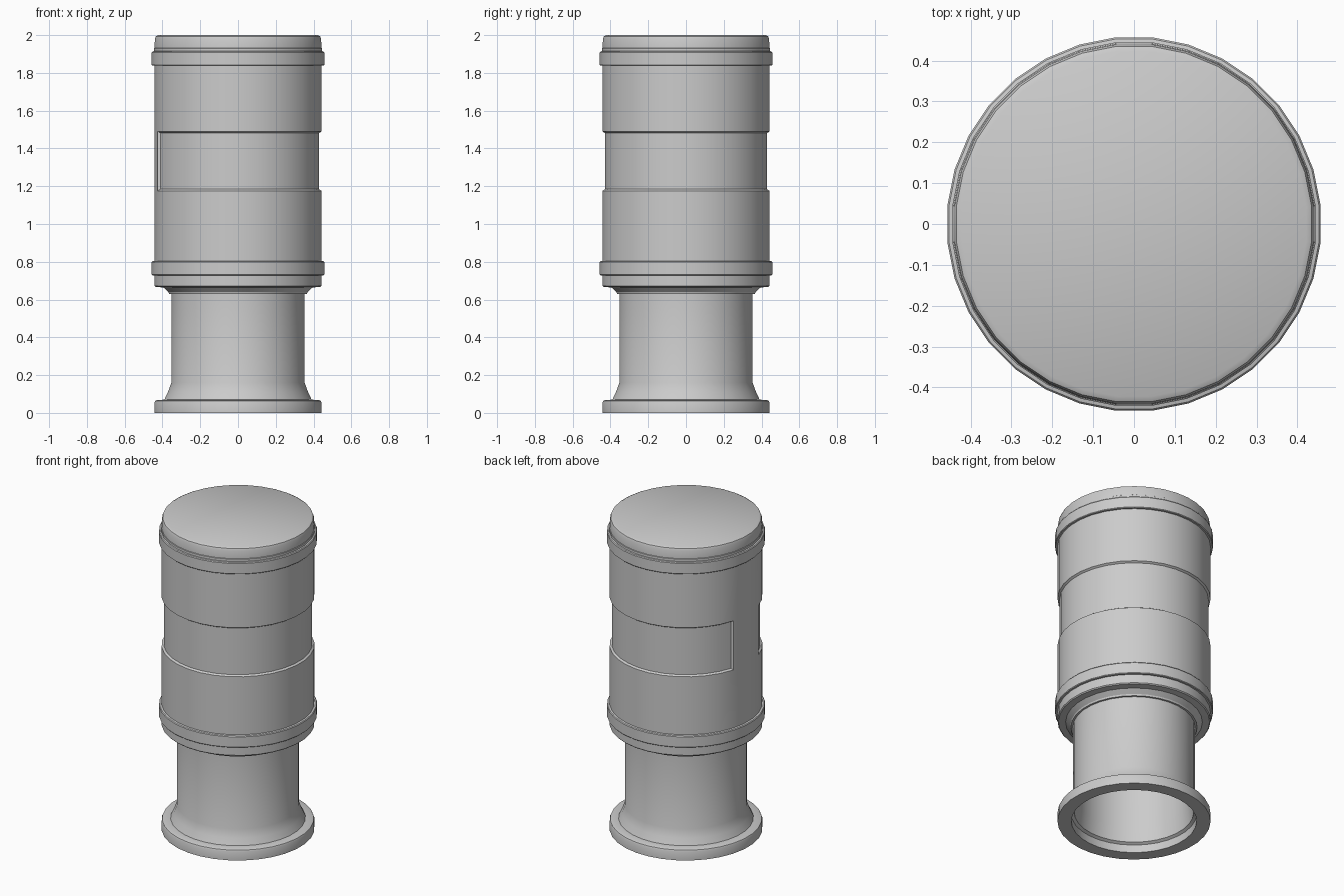
import bpy, bmesh
from math import cos, sin, pi, radians

if "Cube" in bpy.data.objects:
    bpy.data.objects.remove(bpy.data.objects["Cube"])

SIDES = 32
FIX = 1 / cos(pi / SIDES)  # flats face the axes, so radii are measured to the flats


def lathe(name, profile, recess=None):
    """Spin an (r, z) profile round z; r = 0 ends become flat caps."""
    bm = bmesh.new()
    rings = []
    for r, z in profile:
        rings.append([bm.verts.new((r * FIX * cos((k + .5) * 2 * pi / SIDES),
                                    r * FIX * sin((k + .5) * 2 * pi / SIDES), z))
                      for k in range(SIDES)])
    for a, b in zip(rings, rings[1:]):
        for k in range(SIDES):
            n = (k + 1) % SIDES
            bm.faces.new((a[k], a[n], b[n], b[k]))
    for end, (r, z) in ((rings[0], profile[0]), (rings[-1], profile[-1])):
        bm.faces.new(end[::-1] if end is rings[0] else end)
    bmesh.ops.recalc_face_normals(bm, faces=bm.faces[:])
    # sunken panel wrapping all but three sides at -x
    if recess:
        lo, hi = recess
        band = []
        for f in bm.faces:
            c = f.calc_center_median()
            side = len(f.verts) == 4 and lo < c.z < hi
            if side and not (c.x < 0 and abs(c.y) < 0.12):
                band.append(f)
        bmesh.ops.inset_region(bm, faces=band, thickness=0.008, depth=-0.012,
                               use_even_offset=True, use_boundary=True)
    me = bpy.data.meshes.new(name)
    bm.to_mesh(me)
    bm.free()
    ob = bpy.data.objects.new(name, me)
    bpy.context.collection.objects.link(ob)
    bpy.ops.object.select_all(action='DESELECT')
    ob.select_set(True)
    bpy.context.view_layer.objects.active = ob
    bpy.ops.object.shade_smooth_by_angle(angle=radians(30))
    return ob


# foot flange, flared neck and hollow bore
lathe("flanged_neck", [
    (.335, .64), (.335, .16), (.345, .06), (.362, .05), (.362, 0),
    (.442, 0), (.442, .055), (.438, .064), (.428, .068), (.39, .07),
    (.371, .11), (.353, .16), (.353, .64)])

# upper barrel with two raised bands and a sunken panel
lathe("barrel", [
    (.353, .63), (.365, .63), (.368, .64), (.395, .664), (.436, .667), (.442, .673),
    (.442, .728), (.453, .728), (.457, .732), (.457, .798), (.453, .803),
    (.442, .805), (.442, 1.176), (.442, 1.49), (.442, 1.838),
    (.453, 1.838), (.457, 1.842), (.457, 1.908), (.453, 1.913), (.445, 1.915),
    (.445, 1.93), (.442, 1.932), (.440, 1.98), (.435, 1.993), (.422, 2.0)],
    recess=(1.2, 1.45))
